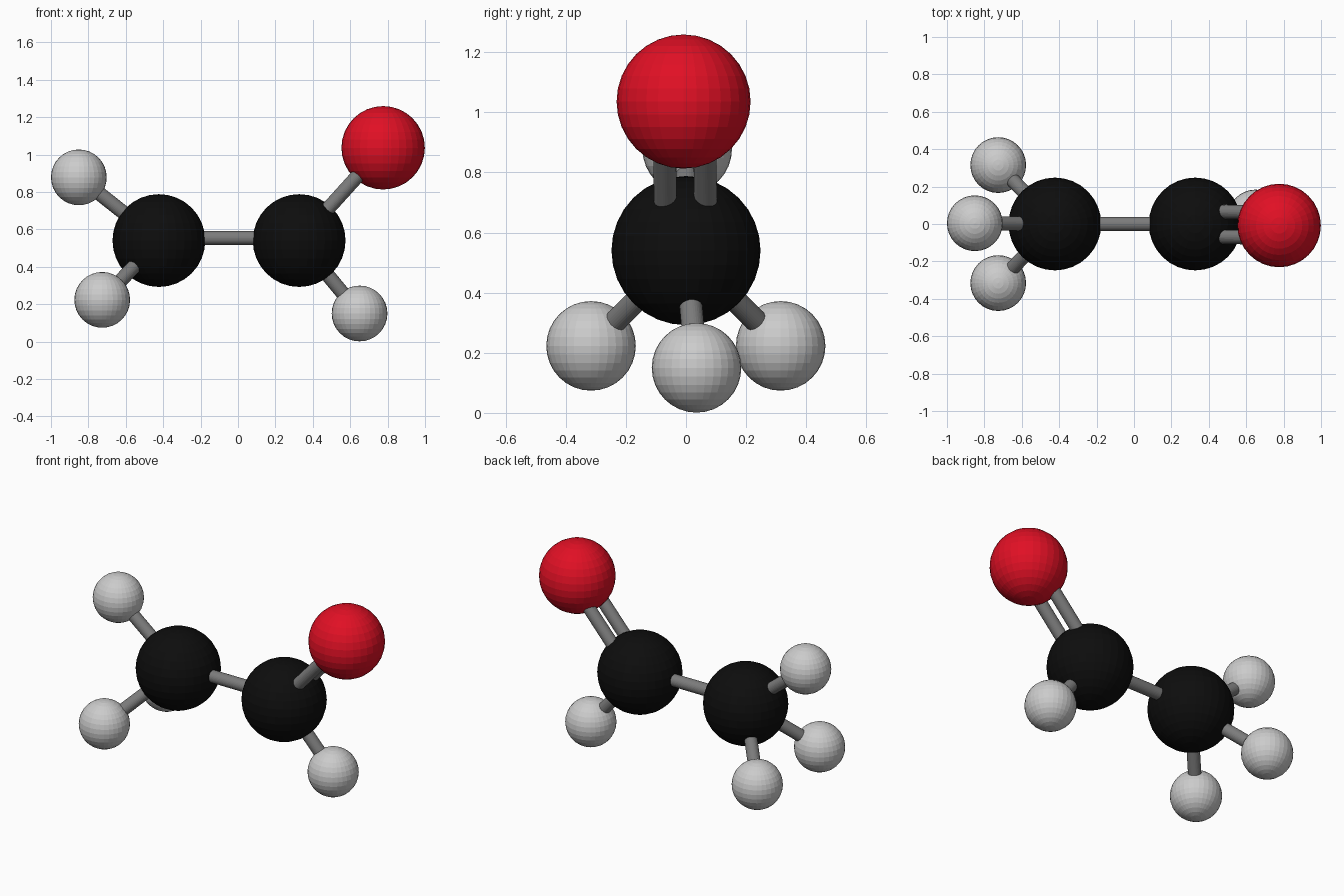
import bpy
from mathutils import Vector

if "Cube" in bpy.data.objects:
    bpy.data.objects.remove(bpy.data.objects["Cube"])


def material(name, rgb):
    m = bpy.data.materials.new(name)
    m.diffuse_color = (*rgb, 1)
    m.use_nodes = True
    m.node_tree.nodes["Principled BSDF"].inputs["Base Color"].default_value = m.diffuse_color
    return m


BLACK = material("black", (0.004, 0.004, 0.004))
RED = material("red", (0.75, 0.005, 0.018))
LIGHT = material("light_grey", (0.55, 0.55, 0.55))
DARK = material("dark_grey", (0.2, 0.2, 0.2))


def atom(name, pos, radius, mat):
    bpy.ops.mesh.primitive_uv_sphere_add(segments=32, ring_count=16,
                                         radius=radius, location=pos)
    ob = bpy.context.object
    ob.name = name
    ob.data.materials.append(mat)
    return Vector(pos)


def bond(name, a, b, offset=(0, 0, 0)):
    d, o = b - a, Vector(offset)
    bpy.ops.mesh.primitive_cylinder_add(vertices=32, radius=0.038, depth=d.length,
                                        location=(a + b) / 2 + o)
    ob = bpy.context.object
    ob.name = name
    ob.rotation_euler = d.to_track_quat('Z', 'Y').to_euler()
    ob.data.materials.append(DARK)


# Two carbon atoms and the oxygen
carbon_left = atom("carbon_left", (-0.423, 0, 0.54), 0.248, BLACK)
carbon_right = atom("carbon_right", (0.327, 0, 0.54), 0.248, BLACK)
oxygen = atom("oxygen", (0.776, -0.008, 1.036), 0.223, RED)

# Single bond between carbons, double bond to oxygen
bond("carbon_bond", carbon_left, carbon_right, (0, 0, 0.013))
for i, y in enumerate((-0.066, 0.068)):
    bond(f"double_bond_{i + 1}", carbon_right, oxygen, (0, y, 0))

# Hydrogen atoms, each with its bond
hydrogens = {
    "top": (carbon_left, (-0.851, 0.004, 0.878)),
    "front": (carbon_left, (-0.726, -0.316, 0.223)),
    "back": (carbon_left, (-0.726, 0.315, 0.223)),
    "right": (carbon_right, (0.65, 0.035, 0.15)),
}
for name, (carbon, pos) in hydrogens.items():
    h = atom(f"hydrogen_{name}", pos, 0.149, LIGHT)
    bond(f"hydrogen_bond_{name}", carbon, h)
